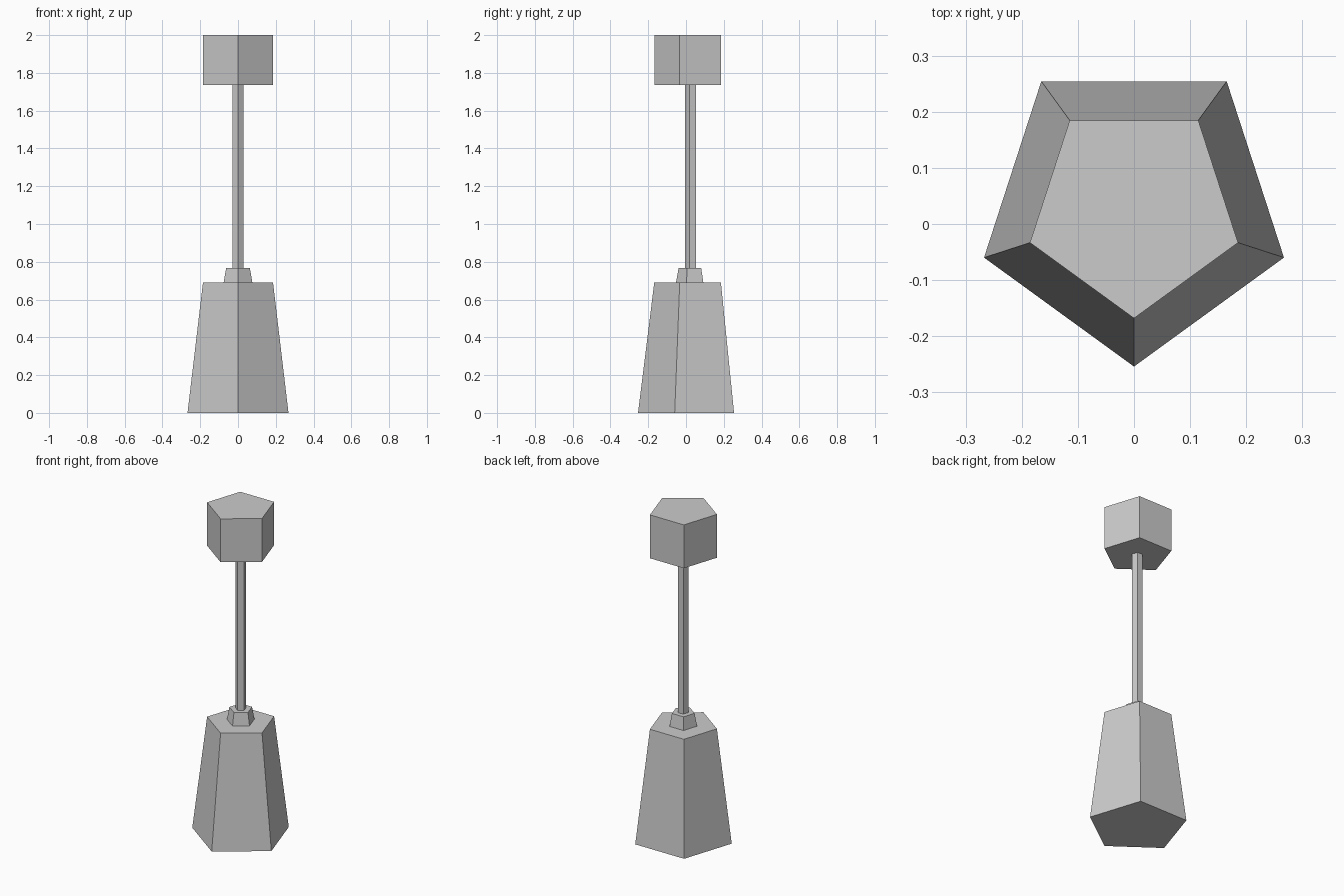
import bpy
import bmesh
from math import cos, sin, pi

cube = bpy.data.objects.get("Cube")
if cube:
    bpy.data.objects.remove(cube, do_unlink=True)

SIDES = 5
CENTRE_Y = 0.027

# Single plain grey
grey = bpy.data.materials.new("plain grey")
grey.use_nodes = True
grey.diffuse_color = (0.6, 0.6, 0.6, 1)
grey.node_tree.nodes["Principled BSDF"].inputs["Base Color"].default_value = (0.6, 0.6, 0.6, 1)


def prism(name, z0, z1, r0, r1):
    """Closed five-sided prism or frustum with one corner facing the front."""
    bm = bmesh.new()
    rings = []
    for z, r in ((z0, r0), (z1, r1)):
        angles = [-pi / 2 + 2 * pi * i / SIDES for i in range(SIDES)]
        rings.append([bm.verts.new((r * cos(a), CENTRE_Y + r * sin(a), z)) for a in angles])
    low, high = rings
    bm.faces.new(low[::-1])
    bm.faces.new(high)
    for i in range(SIDES):
        j = (i + 1) % SIDES
        bm.faces.new((low[i], low[j], high[j], high[i]))
    mesh = bpy.data.meshes.new(name)
    bm.to_mesh(mesh)
    bm.free()
    mesh.materials.append(grey)
    obj = bpy.data.objects.new(name, mesh)
    bpy.context.collection.objects.link(obj)
    return obj


# Tapered base, small collar, thin pole and the block on top
prism("base", 0, 0.69, 0.281, 0.195)
prism("collar", 0.69, 0.767, 0.08, 0.066)
prism("pole", 0.767, 1.735, 0.031, 0.031)
prism("top_block", 1.735, 2.0, 0.195, 0.195)
